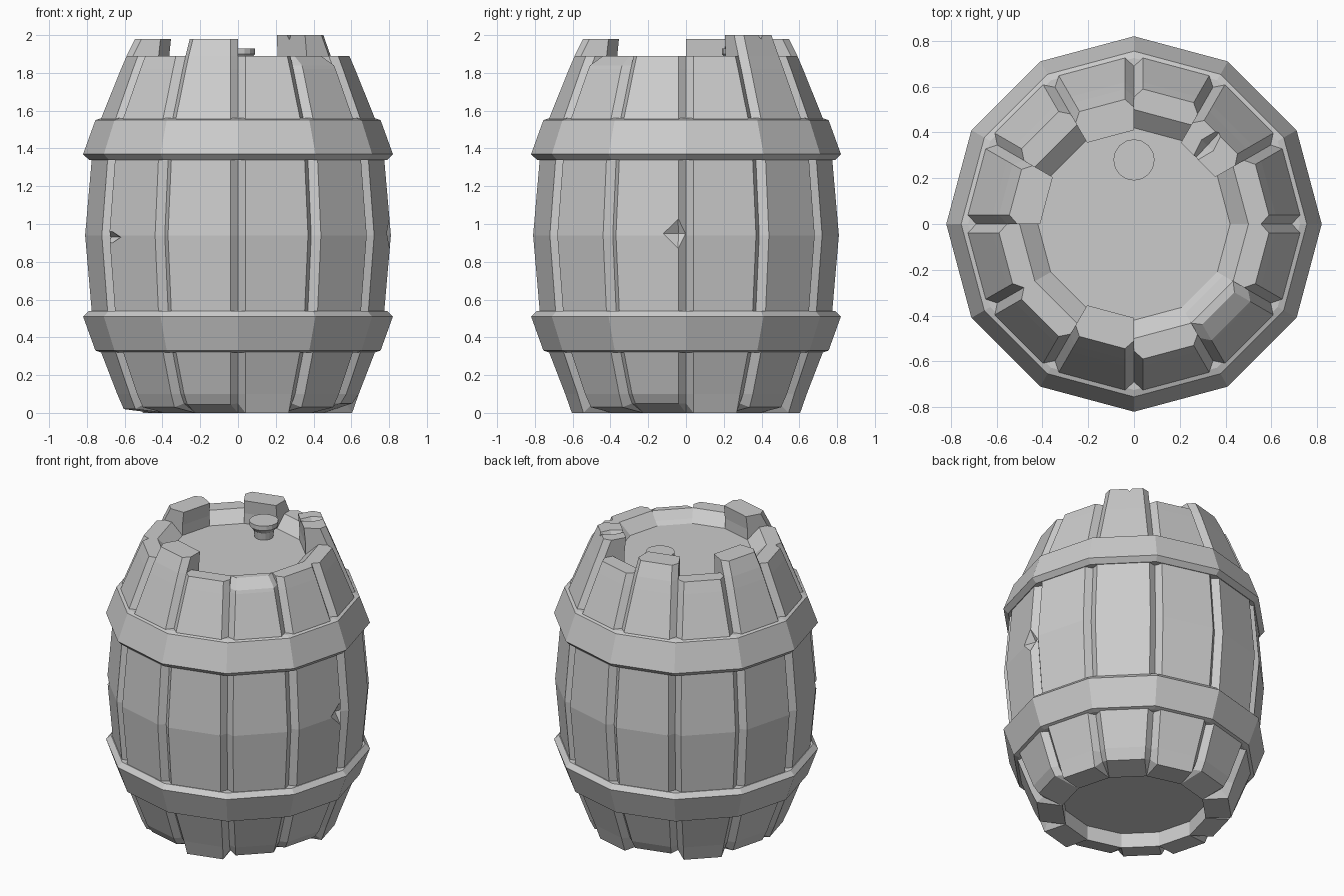
import bpy, bmesh, math
from mathutils import Matrix, Vector

if "Cube" in bpy.data.objects:
    bpy.data.objects.remove(bpy.data.objects["Cube"], do_unlink=True)

grey = bpy.data.materials.new("plain_grey")
grey.use_nodes = True
grey.diffuse_color = (0.6, 0.6, 0.6, 1)
grey.node_tree.nodes["Principled BSDF"].inputs["Base Color"].default_value = (0.6, 0.6, 0.6, 1)

SIDES = 12
HALF = math.pi / SIDES


def polar(r, a, z):
    return Vector((r * math.cos(a), r * math.sin(a), z))


def finish(name, bm):
    bmesh.ops.recalc_face_normals(bm, faces=bm.faces)
    mesh = bpy.data.meshes.new(name)
    bm.to_mesh(mesh)
    bm.free()
    mesh.materials.append(grey)
    obj = bpy.data.objects.new(name, mesh)
    bpy.context.collection.objects.link(obj)
    return obj


def lathe(name, profile, sides=SIDES, centre=(0, 0), closed=False):
    """Spin (radius, z) points; open profiles get flat end caps."""
    bm = bmesh.new()
    rings = []
    for r, z in profile:
        rings.append([bm.verts.new(polar(r, 2 * math.pi * i / sides, z) + Vector((*centre, 0)))
                      for i in range(sides)])
    pairs = list(zip(rings, rings[1:]))
    if closed:
        pairs.append((rings[-1], rings[0]))
    else:
        bm.faces.new(rings[0])
        bm.faces.new(rings[-1])
    for lo, hi in pairs:
        for i in range(sides):
            j = (i + 1) % sides
            bm.faces.new((lo[i], lo[j], hi[j], hi[i]))
    return finish(name, bm)


# Stave profile: height, outer radius, inner radius
BODY = [(0, .615, .45), (.1, .65, .45), (.32, .735, .5), (.54, .785, .5),
        (.94, .82, .5), (1.34, .785, .5), (1.56, .735, .5), (1.82, .63, .42)]
SHORT_TOP = [(1.89, .6, .5)]
CHAMFERED_TOP = [(1.84, .62, .45), (1.89, .54, .5)]


def stave(name, angle, top, lift):
    """A plank wedge whose bevelled edges form V grooves with its neighbours."""
    bm = bmesh.new()
    rings = []
    for n, (z, r, r_in) in enumerate(BODY + top):
        a = HALF - .04 / r
        face_r = r * math.cos(HALF) / math.cos(a)
        first = n == 0
        z_out, z_groove = (lift, .05) if first else (z, z)
        points = [(r_in, -HALF, z), (r - .045, -HALF, z_groove), (face_r, -a, z_out),
                  (face_r, a, z_out), (r - .045, HALF, z_groove), (r_in, HALF, z)]
        rings.append([bm.verts.new(polar(pr, angle + pa, pz)) for pr, pa, pz in points])
    for lo, hi in zip(rings, rings[1:]):
        for i in range(6):
            j = (i + 1) % 6
            bm.faces.new((lo[i], lo[j], hi[j], hi[i]))
    for ring in (rings[0], rings[-1]):
        for ids in ((0, 1, 2), (0, 2, 3, 5), (5, 3, 4)):
            bm.faces.new([ring[i] for i in ids])
    return finish(name, bm)


def chip(obj, r, degrees, z, size):
    """Cut a small angular dent out of a stave."""
    bm = bmesh.new()
    a = math.radians(degrees)
    place = (Matrix.Translation(polar(r, a, z)) @ Matrix.Rotation(a, 4, 'Z')
             @ Matrix.Diagonal((*size, 1)))
    bmesh.ops.create_uvsphere(bm, u_segments=4, v_segments=2, radius=1, matrix=place)
    cutter = finish("chip_cutter", bm)
    cutter.hide_render = True
    mod = obj.modifiers.new("chip", 'BOOLEAN')
    mod.operation = 'DIFFERENCE'
    mod.solver = 'EXACT'
    mod.object = cutter
    bpy.context.view_layer.objects.active = obj
    bpy.ops.object.modifier_apply(modifier=mod.name)
    bpy.data.objects.remove(cutter, do_unlink=True)


# Staves, some of them standing above the rim
tall = {45: 2.0, 105: 1.98, 165: 1.98, 255: 1.98}
lifts = [0, .03, 0, .04, 0, .03, .02, .03, .045, 0, .03, .05]
staves = {}
for k in range(SIDES):
    deg = 15 + 30 * k
    if deg in tall:
        top = [(1.89, .6, .42), (tall[deg], .555, .41)]
    else:
        top = CHAMFERED_TOP if deg == 315 else SHORT_TOP
    staves[deg] = stave(f"stave_{k + 1}", math.radians(deg), top, lifts[k])

# Dents in the wood
chip(staves[345], .81, 357, .95, (.05, .12, .09))
chip(staves[225], .81, 214, .93, (.05, .1, .035))
chip(staves[45], .47, 47, 2.0, (.12, .035, .06))

# Hoops, the lower one mirrored about the middle of the barrel
hoop = [(.70, 1.34), (.79, 1.34), (.82, 1.37), (.755, 1.55), (.725, 1.56), (.69, 1.56)]
lathe("upper_hoop", hoop, closed=True)
lathe("lower_hoop", [(r, 1.88 - z) for r, z in hoop], closed=True)

# Barrel heads and bung
lathe("top_head", [(.44, 1.78), (.44, 1.82)])
lathe("bottom_head", [(.46, .1), (.46, .14)])
lathe("bung", [(.055, 1.8), (.065, 1.87), (.09, 1.9), (.09, 1.93)], 16, (0, .28))
